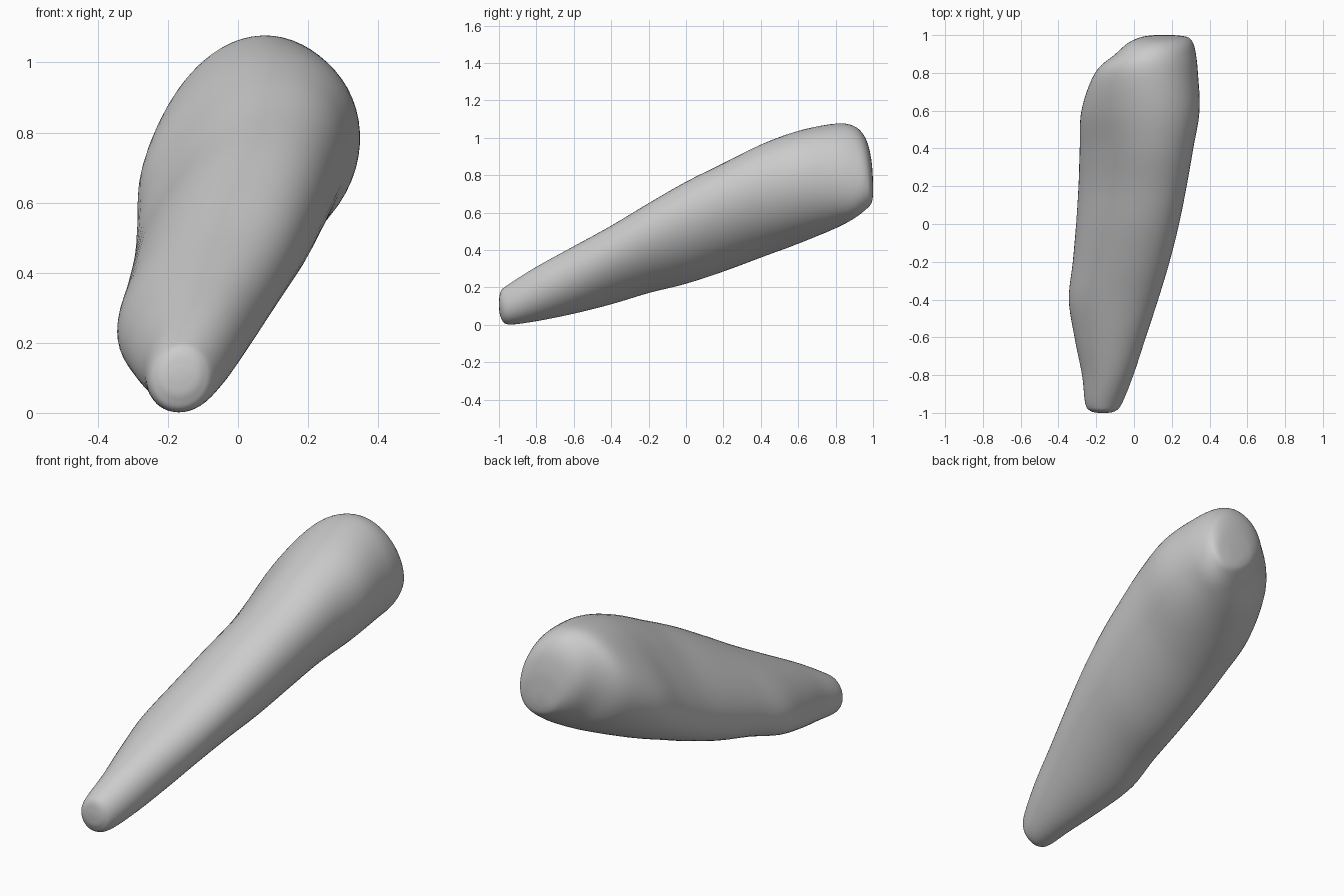
import bpy
import bmesh
from math import asin, cos, sin, pi, exp
from mathutils import Vector

default_cube = bpy.data.objects.get("Cube")
if default_cube:
    bpy.data.objects.remove(default_cube, do_unlink=True)

SEGMENTS = 56
STEPS = 6

# Stations: y, left edge, right edge, underside, top, lean of the section
stations = [Vector(row) for row in (
    (-1, -.19, -.14, .09, .13, .1),
    (-.99, -.23, -.1, .04, .18, .1),
    (-.95, -.258, -.065, .003, .215, .12),
    (-.8, -.275, -.005, .02, .31, .25),
    (-.6, -.315, .06, .06, .42, .35),
    (-.4, -.345, .125, .11, .53, .42),
    (-.2, -.325, .185, .17, .65, .43),
    (0, -.31, .235, .22, .765, .42),
    (.2, -.3, .275, .285, .865, .4),
    (.4, -.295, .31, .36, .965, .33),
    (.6, -.285, .343, .435, 1.04, .2),
    (.8, -.21, .335, .52, 1.08, 0),
    (.9, -.1, .325, .575, 1.065, -.15),
    (.96, -.03, .31, .62, 1, -.2),
    (.99, .04, .28, .65, .89, -.2),
    (1, .11, .21, .69, .77, -.1),
)]


def blend(a, b, c, d, t):
    """Smooth curve through b and c."""
    return (b * 2 + (c - a) * t + (a * 2 - b * 5 + c * 4 - d) * t ** 2
            + (b * 3 - a - c * 3 + d) * t ** 3) / 2


def smooth_stations(rows):
    padded = [rows[0]] + rows + [rows[-1]]
    result = []
    for i in range(len(rows) - 1):
        for step in range(STEPS):
            result.append(blend(*padded[i:i + 4], step / STEPS))
    result.append(rows[-1])
    return result


def lobe(angle, middle):
    """Weight that peaks around one direction of the section."""
    return max(0, cos(angle - middle)) ** 4


def section(row):
    """Leaning oval, hollowed at upper left and fuller at lower right."""
    y, left, right, low, high, lean = row
    centre = Vector(((left + right) / 2, y, (low + high) / 2))
    half_width, half_height = (right - left) / 2, (high - low) / 2
    phase = asin(lean)
    hollow = .15 * exp(-((y - .4) / .42) ** 2)
    points = []
    for i in range(SEGMENTS):
        angle = 2 * pi * i / SEGMENTS
        shape = 1 - hollow * lobe(angle, .74 * pi) + .05 * lobe(angle, -.25 * pi)
        points.append(centre + Vector((
            half_width * cos(angle) * shape, 0,
            half_height * sin(angle + phase) * shape)))
    return points


# Tapered body lofted through the sections
bm = bmesh.new()
rings = [[bm.verts.new(p) for p in section(row)]
         for row in smooth_stations(stations)]
for ring, following in zip(rings, rings[1:]):
    for i in range(SEGMENTS):
        j = (i + 1) % SEGMENTS
        bm.faces.new((ring[i], ring[j], following[j], following[i]))
bm.faces.new(rings[0])
bm.faces.new(rings[-1])
bmesh.ops.recalc_face_normals(bm, faces=bm.faces)

mesh = bpy.data.meshes.new("tapered_body")
bm.to_mesh(mesh)
bm.free()
body = bpy.data.objects.new("tapered_body", mesh)
bpy.context.collection.objects.link(body)

# Single plain grey
grey = bpy.data.materials.new("light_grey")
grey.use_nodes = True
colour = (.6, .6, .6, 1)
grey.diffuse_color = colour
grey.node_tree.nodes["Principled BSDF"].inputs["Base Color"].default_value = colour
mesh.materials.append(grey)

# Smooth shading
bpy.context.view_layer.objects.active = body
body.select_set(True)
bpy.ops.object.shade_smooth_by_angle(angle=pi / 3)
